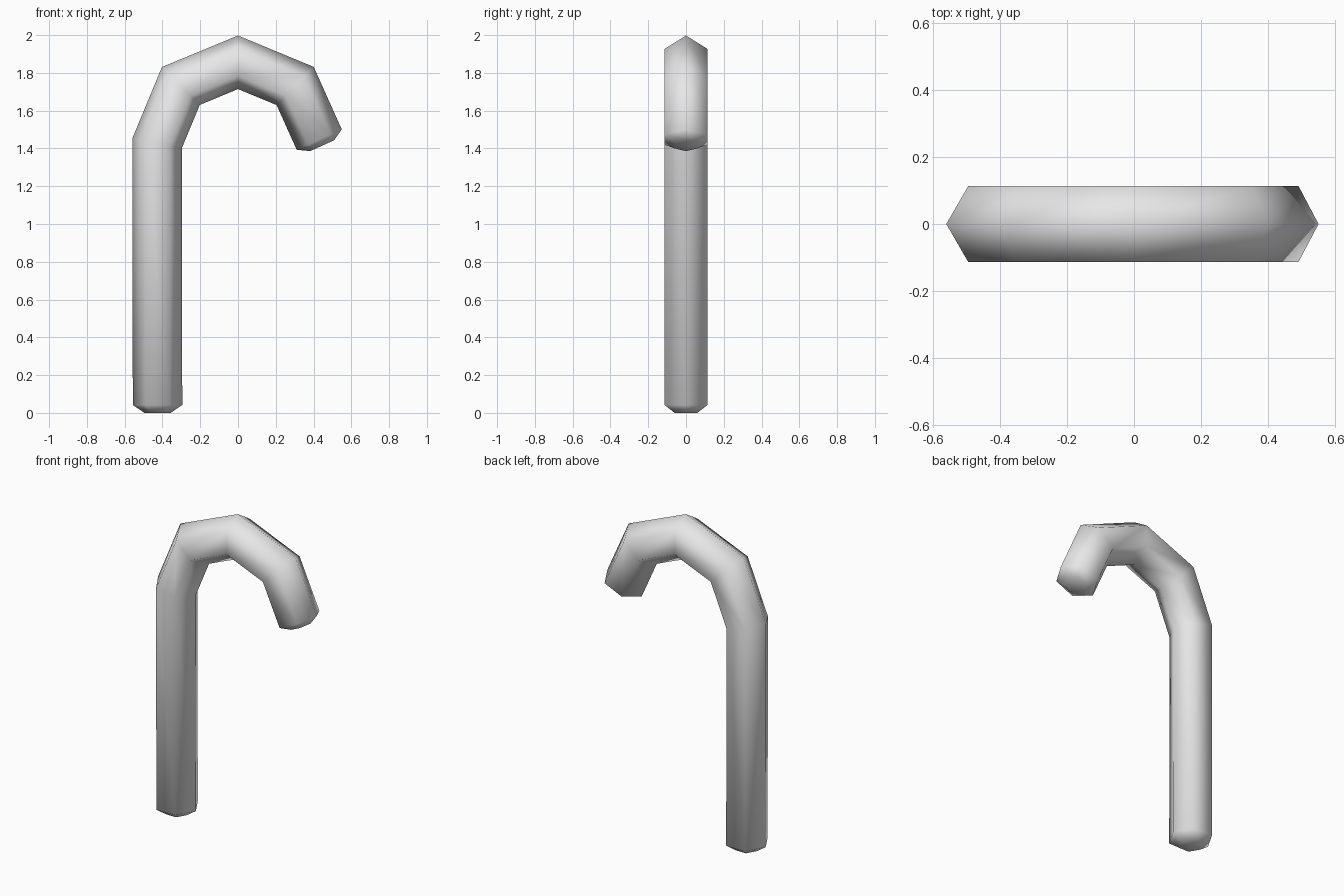
import bpy
import bmesh
from math import cos, sin, pi
from mathutils import Vector

cube = bpy.data.objects.get("Cube")
if cube:
    bpy.data.objects.remove(cube, do_unlink=True)

SIDES = 6
RADIUS = 0.131
CAP_SCALE = 0.53
CAP_DEPTH = 0.042

# Centre line: straight shaft, then a half circle in four segments
ARC_R, ARC_Z = 0.428, 1.428
path = [Vector((-0.426, 0, CAP_DEPTH))]
for i in range(4):
    a = pi - i * pi / 4
    path.append(Vector((ARC_R * cos(a), 0, ARC_Z + ARC_R * sin(a))))
path.append(Vector((0.43, 0, 1.447)))


def add_ring(bm, centre, tangent, width, depth):
    """Hexagonal section with a corner on the outside of the bend."""
    across = Vector((-tangent.z, 0, tangent.x))
    ring = []
    for k in range(SIDES):
        a = 2 * pi * k / SIDES
        ring.append(bm.verts.new(centre + across * width * cos(a)
                                 + Vector((0, depth * sin(a), 0))))
    return ring


bm = bmesh.new()
dirs = [(b - a).normalized() for a, b in zip(path, path[1:])]

# Bevelled foot, mitred bends, bevelled tip
rings = [add_ring(bm, path[0] - dirs[0] * CAP_DEPTH, dirs[0],
                  RADIUS * CAP_SCALE, RADIUS * CAP_SCALE)]
for i, p in enumerate(path):
    before = dirs[max(i - 1, 0)]
    after = dirs[min(i, len(dirs) - 1)]
    tangent = (before + after).normalized()
    rings.append(add_ring(bm, p, tangent, RADIUS / tangent.dot(before), RADIUS))
rings.append(add_ring(bm, path[-1] + dirs[-1] * 0.036, dirs[-1],
                      RADIUS * CAP_SCALE, RADIUS * CAP_SCALE))

for low, high in zip(rings, rings[1:]):
    for k in range(SIDES):
        n = (k + 1) % SIDES
        bm.faces.new((low[k], low[n], high[n], high[k]))
bm.faces.new(rings[0])
bm.faces.new(rings[-1])
bmesh.ops.recalc_face_normals(bm, faces=bm.faces)
for f in bm.faces:
    f.smooth = True

mesh = bpy.data.meshes.new("hooked_cane")
bm.to_mesh(mesh)
bm.free()
cane = bpy.data.objects.new("hooked_cane", mesh)
bpy.context.collection.objects.link(cane)

# Plain grey finish
grey = bpy.data.materials.new("light_grey")
grey.use_nodes = True
colour = (0.8, 0.8, 0.8, 1)
grey.diffuse_color = colour
grey.node_tree.nodes["Principled BSDF"].inputs["Base Color"].default_value = colour
mesh.materials.append(grey)
